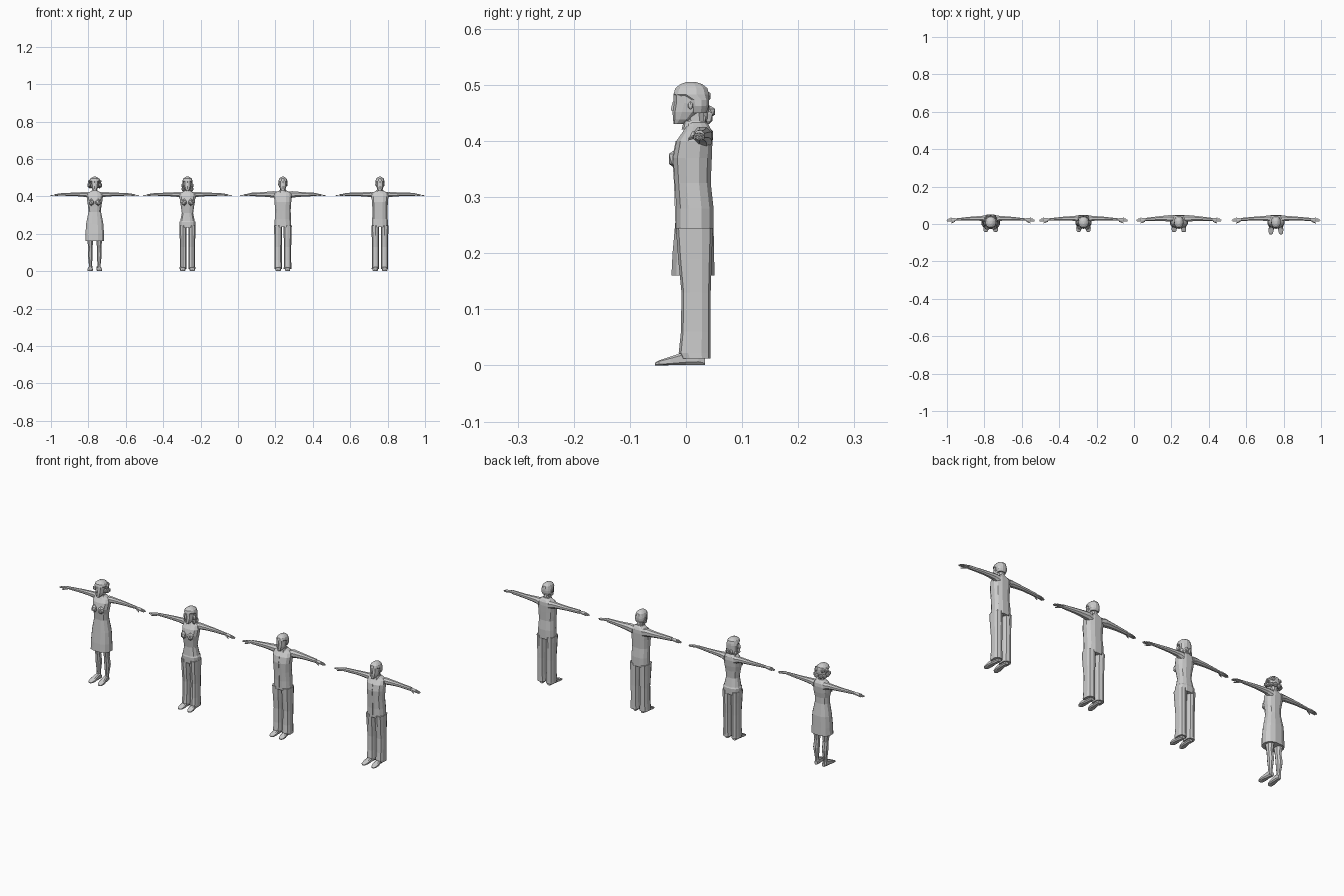
import bpy, bmesh, math
from mathutils import Vector, Matrix


def finish(name, bm, cx, mirror):
    bmesh.ops.recalc_face_normals(bm, faces=bm.faces)
    me = bpy.data.meshes.new(name)
    bm.to_mesh(me)
    bm.free()
    ob = bpy.data.objects.new(name, me)
    bpy.context.collection.objects.link(ob)
    ob.location.x = cx
    if mirror:
        ob.modifiers.new("mirror", 'MIRROR')
    return ob


def loft(name, cx, axis, rings, n=10, power=0.8, mirror=False):
    """Skin rings (t, a0, a1, b0, b1): position on the axis, then the section's extents."""
    bm = bmesh.new()
    loops = []
    for t, a0, a1, b0, b1 in rings:
        loop = []
        for i in range(n):
            ang = 2 * math.pi * (i + 0.5) / n
            c, s = math.cos(ang), math.sin(ang)
            a = (a0 + a1) / 2 + (a1 - a0) / 2 * math.copysign(abs(c) ** power, c)
            b = (b0 + b1) / 2 + (b1 - b0) / 2 * math.copysign(abs(s) ** power, s)
            loop.append(bm.verts.new({'z': (a, b, t), 'x': (t, a, b), 'y': (a, t, b)}[axis]))
        loops.append(loop)
    for p, q in zip(loops, loops[1:]):
        for i in range(n):
            j = (i + 1) % n
            bm.faces.new((p[i], p[j], q[j], q[i]))
    bm.faces.new(loops[0])
    bm.faces.new(loops[-1])
    return finish(name, bm, cx, mirror)


def upright(name, cx, rows, n=12, power=0.8):
    """Symmetric upright loft from rows (z, half width, front y, back y)."""
    return loft(name, cx, 'z', [(z, -w, w, f, b) for z, w, f, b in rows], n, power)


def blob(name, cx, points, radius, mirror=False, scale=(1, 1, 1)):
    bm = bmesh.new()
    for p in points:
        m = Matrix.Translation(p) @ Matrix.Diagonal(Vector((*scale, 1)))
        bmesh.ops.create_icosphere(bm, subdivisions=1, radius=radius, matrix=m)
    return finish(name, bm, cx, mirror)


def head(cx, who):
    upright(who + "_neck", cx, [(.415, .019, -.002, .04), (.43, .014, .0, .034), (.452, .014, -.002, .032)], 8)
    upright(who + "_head", cx, [
        (.430, .008, -.022, -.006), (.438, .015, -.023, .012), (.452, .020, -.024, .028),
        (.468, .022, -.022, .036), (.484, .022, -.022, .036), (.496, .017, -.015, .032),
        (.502, .007, -.002, .02)], 10, 0.9)
    upright(who + "_nose", cx, [(.454, .004, -.028, -.02), (.457, .004, -.028, -.02), (.47, .002, -.024, -.02)], 4)
    blob(who + "_ears", cx, [(.023, .008, .463)], .007, True, (.4, .7, 1.1))


def arms(cx, who, span, r, bare):
    # sleeves or bare arms run out to the wrist
    w = span - .05
    wr = .0065 if bare else .009
    loft(who + "_arms", cx, 'x', [
        (.026, .008, .048, .385, .425), (.048, .03 - r, .03 + r, .41 - r, .41 + r),
        (.075, .03 - r * .85, .03 + r * .85, .411 - r * .85, .411 + r * .8),
        (w * .62, .029 - r * .68, .029 + r * .68, .411 - r * .68, .411 + r * .65),
        (w, .024 - wr, .024 + wr, .41 - wr, .41 + wr)], 8, 0.9, True)
    # palm, four fingers and a forward thumb
    loft(who + "_palms", cx, 'x', [
        (w - .004, .018, .030, .405, .415), (w + .01, .013, .034, .404, .414),
        (w + .026, .012, .034, .403, .411)], 6, 0.8, True)
    for i, reach in enumerate((.046, .05, .048, .04)):
        y = .015 + i * .0055
        loft(who + "_finger", cx, 'x', [
            (w + .022, y - .003, y + .003, .404, .411),
            (w + reach, y - .002, y + .002, .402, .406)], 4, 1, True)
    loft(who + "_thumbs", cx, 'x', [
        (w + .003, .012, .022, .404, .412), (w + .016, .006, .013, .402, .409),
        (w + .026, .003, .007, .401, .406)], 5, 1, True)


def feet(cx, who, toe, x=.023):
    rows = [(.034, .008, .018), (.022, .011, .03), (.0, .012, .026),
            (toe * .5, .015, .016), (toe * .88, .012, .009), (toe, .006, .005)]
    loft(who + "_shoes", cx, 'y', [
        (y, x - w - y * .08, x + w - y * .08, 0, z) for y, w, z in rows], 8, 0.6, True)


def trousers(cx, who, w):
    x = .0035 + w
    rows = [(.012, 1, -.008, .044), (.022, .98, -.013, .044), (.06, .92, -.009, .044),
            (.13, .93, -.008, .044), (.19, 1, -.014, .046), (.245, 1.08, -.018, .048)]
    loft(who + "_trouser_legs", cx, 'z', [
        (z, x - w * min(k, 1), x + w * k, f, b) for z, k, f, b in rows], 10, 0.75, True)


def hair_cap(cx, who, low, w):
    # covers the crown and hangs behind the face line
    upright(who + "_hair", cx, [
        (low, w * .8, .006, .037), (low + .012, w, .004, .041), (.473, w, .0, .042),
        (.483, w, -.023, .042), (.494, w * .86, -.02, .039), (.501, w * .55, -.011, .03),
        (.505, w * .22, .0, .018)], 12, 0.9)


def man(cx, who, span, r, toe, w):
    upright(who + "_jacket", cx, [
        (.235, w, -.018, .05), (.28, w * .97, -.018, .05), (.325, w * .93, -.021, .045),
        (.37, w, -.024, .047), (.40, w * 1.06, -.018, .048), (.417, w * .98, -.006, .047),
        (.427, w * .6, -.001, .042), (.433, .017, .0, .037)])
    upright(who + "_collar", cx, [(.42, .021, -.008, .041), (.436, .016, -.004, .037)], 10)
    # front closure strip
    loft(who + "_placket", cx, 'z', [
        (.235, -.003, .003, -.0195, -.012), (.325, -.003, .003, -.0225, -.015),
        (.37, -.003, .003, -.0255, -.018), (.40, -.003, .003, -.0195, -.012)], 4, 1)
    trousers(cx, who, w * .47)
    feet(cx, who, toe)
    arms(cx, who, span, r, False)
    head(cx, who)
    hair_cap(cx, who, .450, .0245)


def woman(cx, who, span, body, toe):
    upright(who + "_body", cx, body + [
        (.345, .036, -.018, .041), (.37, .041, -.022, .045), (.40, .044, -.014, .047),
        (.416, .038, -.004, .045), (.425, .024, .0, .04), (.431, .015, .001, .035)])
    blob(who + "_bust", cx, [(.018, -.016, .368)], .017, True, (1, 1, 1.15))
    feet(cx, who, toe)
    arms(cx, who, span, .0145, True)
    head(cx, who)


# woman in a dress with a flicked bob
woman(-.766, "dress_woman", .237, [
    (.16, .052, -.027, .052), (.20, .051, -.025, .051), (.255, .047, -.02, .05),
    (.315, .035, -.015, .041)], -.043)
loft("dress_woman_legs", -.766, 'z', [
    (.012, .013, .033, .01, .034), (.035, .014, .032, .013, .034), (.085, .01, .038, .008, .043),
    (.125, .011, .036, .004, .036), (.18, .006, .042, -.008, .044)], 8, 0.9, True)
hair_cap(-.766, "dress_woman", .452, .029)
blob("dress_woman_hair_flicks", -.766, [
    (.029, .002, .461), (.03, .016, .456), (.025, .031, .453), (.011, .042, .452),
    (.026, .018, .478), (.017, .034, .48)], .0115, True)

# woman in a top and trousers with long hair
woman(-.27, "trouser_woman", .238, [
    (.232, .043, -.018, .05), (.262, .044, -.018, .05), (.268, .04, -.016, .047),
    (.31, .031, -.013, .039)], -.042)
trousers(-.27, "trouser_woman", .0195)
hair_cap(-.27, "trouser_woman", .428, .028)
blob("trouser_woman_hair_locks", -.27, [
    (.024, .004, .438), (.022, .026, .436), (.008, .038, .442), (.025, .002, .458)], .011, True, (.8, 1, 1.3))

# two men in jackets
man(.24, "broad_man", .229, .019, -.044, .046)
man(.759, "slim_man", .237, .0155, -.055, .044)
